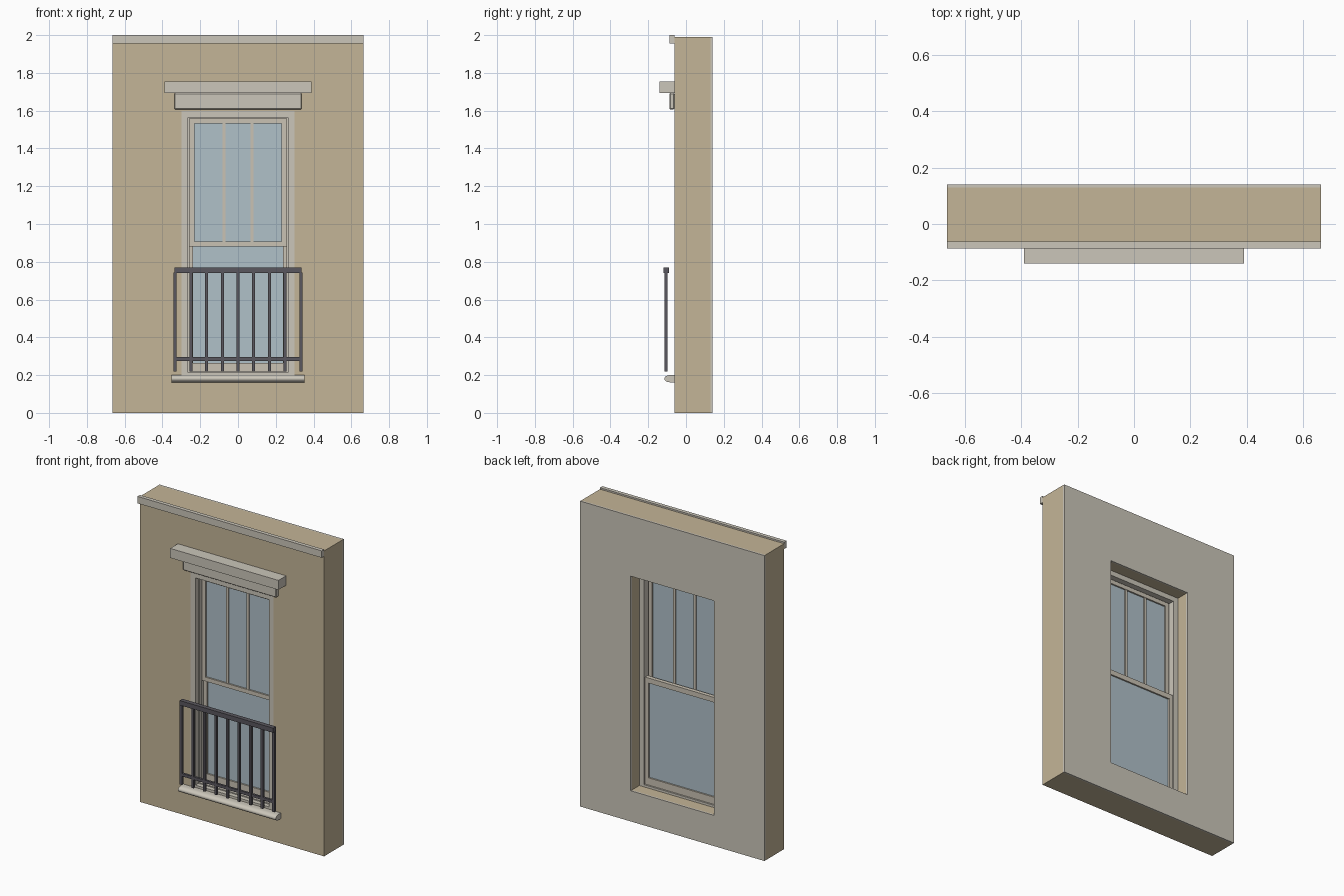
import bpy, bmesh, math

if "Cube" in bpy.data.objects:
    bpy.data.objects.remove(bpy.data.objects["Cube"])


def material(name, r, g, b):
    lin = [((c / 255 + 0.055) / 1.055) ** 2.4 for c in (r, g, b)]
    m = bpy.data.materials.new(name)
    m.diffuse_color = (*lin, 1)
    m.use_nodes = True
    m.node_tree.nodes["Principled BSDF"].inputs["Base Color"].default_value = m.diffuse_color
    return m


WALL = material("sand wall", 196, 181, 151)
STONE = material("pale stone", 203, 198, 186)
SASH = material("warm paint", 202, 194, 179)
GLASS = material("blue glass", 176, 193, 201)
IRON = material("dark iron", 90, 87, 94)


def finish(bm, name, mat):
    bmesh.ops.recalc_face_normals(bm, faces=bm.faces)
    me = bpy.data.meshes.new(name)
    bm.to_mesh(me)
    bm.free()
    me.materials.append(mat)
    ob = bpy.data.objects.new(name, me)
    bpy.context.collection.objects.link(ob)
    return ob


def box(name, mat, x0, x1, y0, y1, z0, z1, bevel=0):
    """Axis-aligned box from its limits."""
    bm = bmesh.new()
    bmesh.ops.create_cube(bm, size=1)
    for v in bm.verts:
        v.co = ((x0 + x1) / 2 + v.co.x * (x1 - x0),
                (y0 + y1) / 2 + v.co.y * (y1 - y0),
                (z0 + z1) / 2 + v.co.z * (z1 - z0))
    if bevel:
        bmesh.ops.bevel(bm, geom=bm.edges[:], offset=bevel, segments=1, affect='EDGES')
    return finish(bm, name, mat)


def ring(name, mat, outer, inner, y0, y1):
    """Rectangular frame; outer and inner are (half width, bottom, top)."""
    bm = bmesh.new()

    def loop(rect, y):
        w, b, t = rect
        return [bm.verts.new((x, y, z)) for x, z in ((-w, b), (w, b), (w, t), (-w, t))]

    loops = [loop(outer, y0), loop(inner, y0), loop(inner, y1), loop(outer, y1)]
    for k in range(4):
        a, b = loops[k], loops[(k + 1) % 4]
        for i in range(4):
            j = (i + 1) % 4
            bm.faces.new((a[i], a[j], b[j], b[i]))
    return finish(bm, name, mat)


def extrude_x(name, mat, profile, half):
    """Solid with a (y, z) cross-section running along x."""
    bm = bmesh.new()
    f = bm.faces.new([bm.verts.new((-half, y, z)) for y, z in profile])
    new = bmesh.ops.extrude_face_region(bm, geom=[f])["geom"]
    bmesh.ops.translate(bm, vec=(2 * half, 0, 0),
                        verts=[g for g in new if isinstance(g, bmesh.types.BMVert)])
    return finish(bm, name, mat)


# Wall with window opening, plaster on the back
HALF, FRONT, BACK = 0.664, -0.062, 0.141
OPENING = (0.30, 0.20, 1.598)
ring("wall", WALL, (HALF, 0, 1.99), OPENING, FRONT, BACK - 0.012)
ring("back_plaster", STONE, (HALF, 0, 1.99), OPENING, BACK - 0.012, BACK)

# Stone mouldings
box("top_cornice", STONE, -HALF, HALF, -0.087, FRONT, 1.955, 2.0)
box("lintel_frieze", STONE, -0.337, 0.337, -0.087, FRONT, 1.607, 1.693, 0.004)
box("lintel_cap", STONE, -0.39, 0.39, -0.141, FRONT, 1.693, 1.755)

# Bullnose window sill
nose = [(-0.085 - 0.030 * math.sin(a), 0.181 + 0.019 * math.cos(a))
        for a in (math.pi * i / 10 for i in range(11))]
sill = extrude_x("window_sill", STONE, [(FRONT, 0.20)] + nose + [(FRONT, 0.162)], 0.352)
bpy.context.view_layer.objects.active = sill
sill.select_set(True)
bpy.ops.object.shade_smooth_by_angle(angle=math.radians(35))

# Fixed frame lining the opening, with a stop behind the upper sash
ring("window_frame", STONE, OPENING, (0.265, 0.215, 1.565), -0.060, 0.052)
ring("outer_stop", STONE, (0.266, 0.213, 1.567), (0.257, 0.222, 1.558), -0.030, -0.006)


# Sashes: frame and pane
def sash(name, outer, inner, y0, y1):
    ring(name + "_sash", SASH, outer, inner, y0, y1)
    mid = (y0 + y1) / 2
    w, b, t = inner
    box(name + "_glass", GLASS, -w, w, mid - 0.003, mid + 0.003, b, t)


sash("upper", (0.258, 0.88, 1.56), (0.230, 0.907, 1.533), -0.006, 0.020)
sash("lower", (0.262, 0.218, 0.915), (0.237, 0.265, 0.882), 0.021, 0.047)

# Upper sash glazing bars
for x in (-0.075, 0.073):
    box("glazing_bar", SASH, x - 0.008, x + 0.008, -0.003, 0.017, 0.907, 1.533)

# Iron railing
box("railing_top", IRON, -0.337, 0.337, -0.120, -0.091, 0.740, 0.770)
box("railing_bottom", IRON, -0.332, 0.332, -0.112, -0.098, 0.276, 0.295)
for i in range(9):
    x = -0.333 + i * 0.08325
    box("railing_bar", IRON, x - 0.008, x + 0.008, -0.113, -0.097, 0.220, 0.742)
